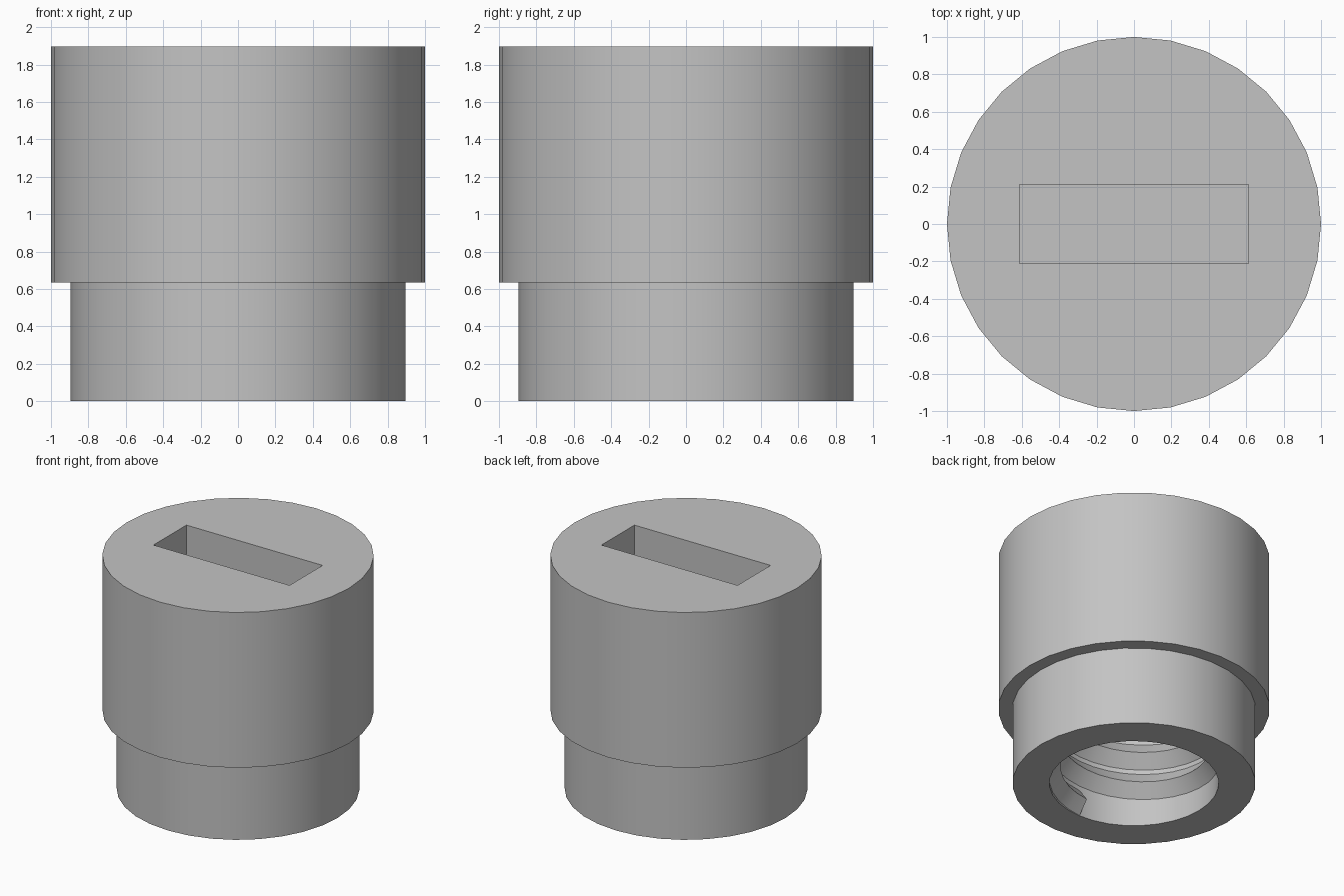
import bpy, bmesh, math

cube = bpy.data.objects.get("Cube")
if cube:
    bpy.data.objects.remove(cube)

SIDES = 32
BORE = 0.624
CREST = 0.54
PITCH = 0.25

grey = bpy.data.materials.new("plain grey")
grey.use_nodes = True
grey.diffuse_color = (0.55, 0.55, 0.55, 1)
grey.node_tree.nodes["Principled BSDF"].inputs["Base Color"].default_value = (0.55, 0.55, 0.55, 1)


def finish(name, bm):
    """Turn a bmesh into a named grey object."""
    bmesh.ops.recalc_face_normals(bm, faces=bm.faces)
    mesh = bpy.data.meshes.new(name)
    bm.to_mesh(mesh)
    bm.free()
    mesh.materials.append(grey)
    obj = bpy.data.objects.new(name, mesh)
    bpy.context.collection.objects.link(obj)
    return obj


def smooth(obj):
    bpy.ops.object.select_all(action="DESELECT")
    obj.select_set(True)
    bpy.context.view_layer.objects.active = obj
    bpy.ops.object.shade_smooth_by_angle(angle=math.radians(30))


def ring(bm, r, z):
    return [bm.verts.new((r * math.cos(a), r * math.sin(a), z))
            for a in (math.tau * i / SIDES for i in range(SIDES))]


# Stepped body with a blind bore, from the bore roof round to the top
bm = bmesh.new()
profile = [(BORE, 0.92), (BORE, 0), (0.895, 0), (0.895, 0.635), (1, 0.635), (1, 1.897)]
rings = [ring(bm, r, z) for r, z in profile]
for low, high in zip(rings, rings[1:]):
    for i in range(SIDES):
        j = (i + 1) % SIDES
        bm.faces.new((low[i], low[j], high[j], high[i]))
bm.faces.new(rings[0])
bm.faces.new(rings[-1])
body = finish("stepped_body", bm)

# Rectangular slot cut into the top
bm = bmesh.new()
bmesh.ops.create_cube(bm, size=1)
bmesh.ops.scale(bm, verts=bm.verts, vec=(1.224, 0.424, 1))
bmesh.ops.translate(bm, verts=bm.verts, vec=(0, 0, 1.6))
cutter = finish("slot_cutter", bm)
cutter.hide_render = True
cut = body.modifiers.new("slot", "BOOLEAN")
cut.operation = "DIFFERENCE"
cut.solver = "EXACT"
cut.object = cutter
bpy.context.view_layer.objects.active = body
bpy.ops.object.modifier_apply(modifier=cut.name)
bpy.data.objects.remove(cutter)
smooth(body)

# Right-handed internal thread: a triangular section swept up a helix
bm = bmesh.new()
section = [(BORE, 0.002), (CREST, 0.105), (BORE, 0.215)]
previous = None
for step in range(int(SIDES * 2.6)):
    a = -math.pi / 2 + math.tau * step / SIDES
    rise = PITCH * step / SIDES
    current = [bm.verts.new((r * math.cos(a), r * math.sin(a), z + rise)) for r, z in section]
    if previous:
        for i in range(3):
            j = (i + 1) % 3
            bm.faces.new((previous[i], previous[j], current[j], current[i]))
    else:
        bm.faces.new(current)
    previous = current
bm.faces.new(previous)
smooth(finish("internal_thread", bm))
